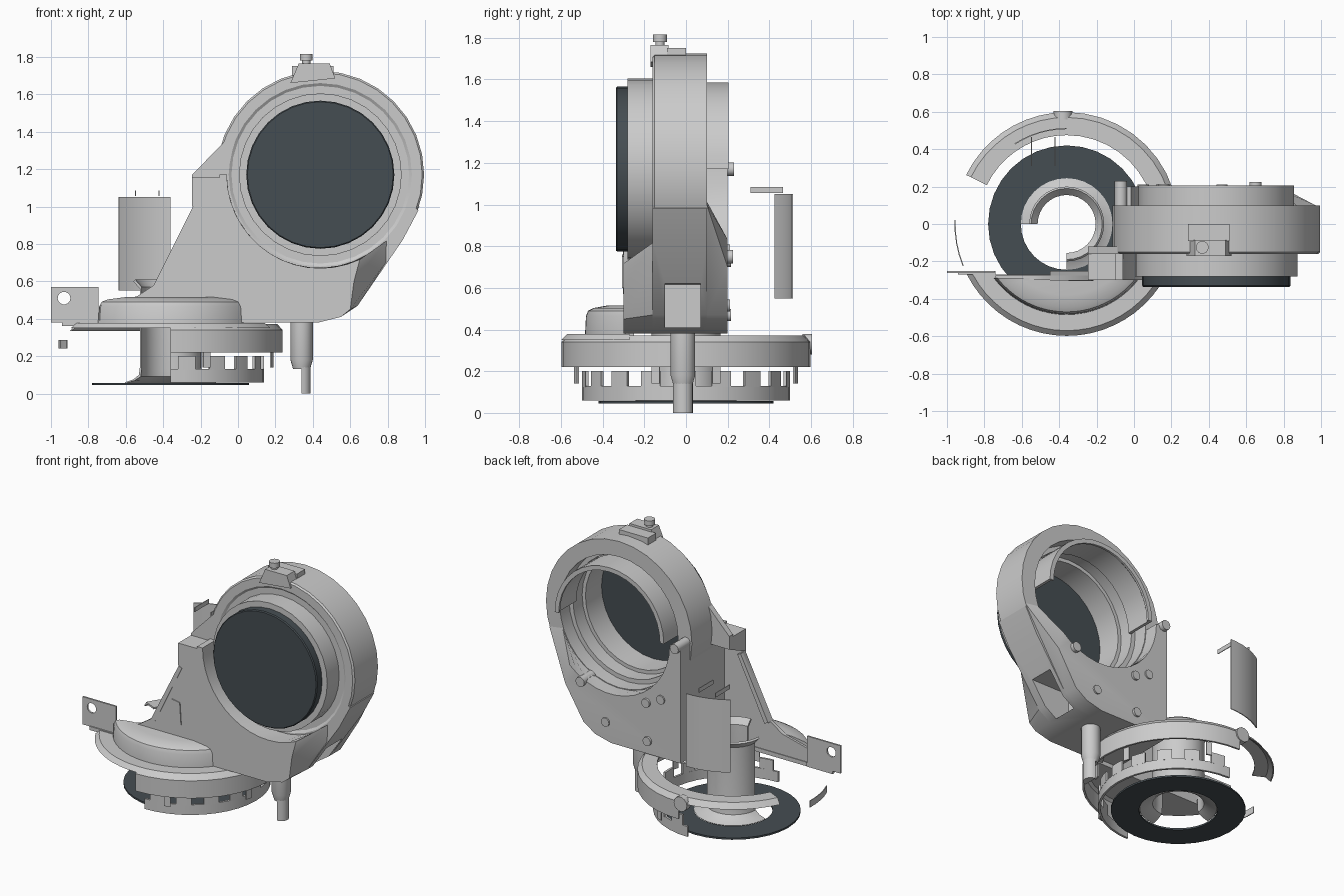
import bpy, bmesh
from math import sin, cos, radians, acos, degrees, pi

if "Cube" in bpy.data.objects:
    bpy.data.objects.remove(bpy.data.objects["Cube"])

dark = bpy.data.materials.new("dark_glass")
dark.diffuse_color = (0.06, 0.075, 0.085, 1)
dark.use_nodes = True
dark.node_tree.nodes["Principled BSDF"].inputs["Base Color"].default_value = dark.diffuse_color
LENS = (0.44, 1.17)      # x, z centre of the upper ring
BASE = (-0.36, 0.0)      # x, y centre of the lower ring


def smooth(ob, angle=32):
    bpy.ops.object.select_all(action='DESELECT')
    ob.select_set(True)
    bpy.context.view_layer.objects.active = ob
    bpy.ops.object.shade_smooth_by_angle(angle=radians(angle))


def finish(name, bm, mat=None):
    bmesh.ops.recalc_face_normals(bm, faces=bm.faces)
    me = bpy.data.meshes.new(name)
    bm.to_mesh(me)
    bm.free()
    ob = bpy.data.objects.new(name, me)
    bpy.context.collection.objects.link(ob)
    if mat:
        me.materials.append(mat)
    smooth(ob)
    return ob


def loft(name, layers, axis='y', mat=None):
    """Skin a stack of (height, 2D profile) sections and cap both ends."""
    bm = bmesh.new()
    rows = [[bm.verts.new((a, h, b) if axis == 'y' else (a, b, h))
             for a, b in prof] for h, prof in layers]
    n = len(rows[0])
    for lo, hi in zip(rows, rows[1:]):
        for i in range(n):
            bm.faces.new((lo[i], lo[(i + 1) % n], hi[(i + 1) % n], hi[i]))
    bm.faces.new(rows[0])
    bm.faces.new(rows[-1])
    return finish(name, bm, mat)


def box(name, x0, x1, y0, y1, z0, z1):
    return loft(name, [(z, [(x0, y0), (x1, y0), (x1, y1), (x0, y1)]) for z in (z0, z1)], 'z')


def spin(name, prof, c, axis='z', a0=0, a1=360, n=32, mat=None):
    """Revolve a closed (radius, height) profile about c, fully or partly."""
    bm = bmesh.new()
    full = a1 - a0 >= 360
    rows = []
    for i in range(n if full else n + 1):
        a = radians(a0 + (a1 - a0) * i / n)
        rows.append([bm.verts.new((c[0] + r * cos(a), h, c[1] + r * sin(a)) if axis == 'y'
                                  else (c[0] + r * cos(a), c[1] + r * sin(a), h)) for r, h in prof])
    m = len(prof)
    for i in range(n):
        p, q = rows[i], rows[(i + 1) % len(rows)]
        for j in range(m):
            k = (j + 1) % m
            bm.faces.new((p[j], p[k], q[k], q[j]))
    if not full:
        bm.faces.new(rows[0])
        bm.faces.new(rows[-1])
    bmesh.ops.remove_doubles(bm, verts=bm.verts, dist=1e-5)
    return finish(name, bm, mat)


def rod(name, c, r, h0, h1, axis='y', n=14):
    return loft(name, [(h, [(c[0] + r * cos(2 * pi * i / n), c[1] + r * sin(2 * pi * i / n))
                            for i in range(n)]) for h in (h0, h1)], axis)


def cut(ob, cutter):
    m = ob.modifiers.new("cut", 'BOOLEAN')
    m.operation, m.solver, m.object = 'DIFFERENCE', 'EXACT', cutter
    cutter.hide_render = True
    bpy.context.view_layer.objects.active = ob
    bpy.ops.object.modifier_apply(modifier="cut")
    bpy.data.objects.remove(cutter)
    smooth(ob)


# Upper ring housing with stepped barrel
spin("ring_housing", [(.555, -.15), (.545, -.16), (.49, -.16), (.475, -.15), (.435, -.15),
                      (.435, -.28), (.395, -.28), (.395, -.1), (.42, -.1), (.42, 0),
                      (.45, 0), (.45, .1), (.555, .1)], LENS, 'y', n=32)
spin("back_collar", [(.415, 0), (.415, .205), (.385, .205), (.385, .19), (.395, .18), (.395, 0)],
     LENS, 'y', 0, 180, 18)
spin("lens_disc", [(0, -.337), (.39, -.337), (.396, -.33), (.396, -.275), (0, -.275)],
     LENS, 'y', n=32, mat=dark)


# Body webs hugging the ring: shared outline with an arc cut-out
def web(right, start, r, top=1.17):
    arc = [radians(start - (180 + start) * i / 14) for i in range(15)]
    return ([(-.1, top), (-.1, .38), (.43, .38), (.55, .41)] + right
            + [(LENS[0] + r * cos(a), LENS[1] + r * sin(a)) for a in arc])


core = loft("body_core", [(y, web([(.64, .47), (.88, .82), (.965, .98)], -18, .5, 1.25))
                          for y in (-.16, .1)])
cut(core, box("cutter", .45, 1.1, -.1, .07, .41, .62))
loft("body_front", [(-.3, web([(.6, .45), (.62, .6)], -65, .5)),
                    (-.16, web([(.64, .47), (.79, .7)], -45, .5))])
loft("body_back", [(.1, web([(.64, .47), (.97, 1.0)], -20, .455)),
                   (.2, web([(.64, .47), (.78, .7)], -48, .455))])

# Thin front plate with sloping edge, pad, upper gusset
loft("front_plate", [(y, [(-.74, .37), (-.74, .47), (-.54, .52), (-.45, .58), (-.24, 1.0),
                          (-.24, 1.15), (-.1, 1.15), (-.1, .37)]) for y in (-.3, -.275)])
loft("plate_pad", [(y, [(-.35, .6), (-.22, .6), (-.23, .75), (-.29, .76)]) for y in (-.306, -.28)])
loft("slope_flange", [(y, [(-.45, .58), (-.24, 1.0), (-.215, .99), (-.42, .57)])
                      for y in (-.303, -.25)])
loft("shoulder", [(y, [(-.245, z), (-.1, z), (-.1, 1.155), (-.245, 1.155)])
                  for y, z in ((-.3, 1.0), (-.12, 1.08))])
loft("gusset", [(y, [(-.245, 1.15), (-.245, 1.17), (-.07, 1.35), (-.03, 1.3), (-.06, 1.15)])
                for y in (-.16, -.12)])

# Top clip with knob
loft("top_clip", [(y, [(.28, 1.66), (.325, 1.765), (.49, 1.765), (.52, 1.685)])
                  for y in (-.17, -.085)])
box("clip_step", .29, .51, -.09, 0, 1.66, 1.75)
rod("clip_knob_stem", (.365, -.125), .022, 1.75, 1.79, 'z')
rod("clip_knob", (.365, -.125), .034, 1.78, 1.815, 'z')

# Screws and pegs on the back
for x, z, r, y in [(-.07, 1.17, .033, .23), (.65, .75, .033, .225), (.47, .515, .03, .21),
                   (.15, .47, .03, .215), (.16, .73, .03, .215), (.05, .78, .03, .21)]:
    rod("back_screw", (x, z), r, .1, y)

# Mounting peg under the body
spin("mount_peg", [(0, .13), (.045, .13), (.06, .18), (.06, .39), (0, .39)], (.34, -.015), n=18)
spin("mount_peg_tip", [(0, 0), (.048, 0), (.048, .15), (0, .15)], (.34, -.015), 'z', -90, 90, 9)


# Lower front deck and raised cap: circular segments stacked upward
def segment(r, chord):
    h = degrees(acos(chord / r))
    return [(BASE[0] + r * cos(radians(-90 - h + 2 * h * i / 20)),
             BASE[1] + r * sin(radians(-90 - h + 2 * h * i / 20))) for i in range(21)]


loft("front_deck", [(.35, segment(.598, .27)), (.378, segment(.57, .27))], 'z')
loft("raised_cap", [(.37, segment(.485, .29)), (.465, segment(.48, .29)), (.49, segment(.47, .29)),
                    (.503, segment(.445, .29)), (.515, segment(.38, .29))], 'z')
box("deck_edge", -.94, -.74, -.27, -.25, .36, .385)

# Lower ring: half wall, rear lip, crown of teeth
spin("ring_wall", [(.598, .22), (.598, .34), (.57, .372), (.475, .372), (.475, .36), (.56, .355),
                   (.585, .335), (.585, .22)], BASE, 'z', -90, 90, 20)
spin("rear_lip", [(.598, .335), (.57, .372), (.475, .372), (.475, .36), (.56, .36), (.59, .335)],
     BASE, 'z', 90, 154, 9)
spin("side_lip", [(.6, .24), (.6, .285), (.594, .285), (.594, .24)], BASE, 'z', 178, 202, 4)
spin("tooth_ring", [(.5, .06), (.5, .13), (.485, .13), (.485, .06)], BASE, 'z', -90, 90, 20)
for i in range(9):
    a = -80 + 20 * i
    spin("ring_tooth", [(.5, .125), (.5, .2), (.485, .2), (.485, .125)], BASE, 'z', a - 5.5, a + 5.5, 2)
for a in (-70, -15, 15, 70):
    spin("ring_tab", [(.565, .14), (.565, .23), (.555, .23), (.555, .14)], BASE, 'z', a - 2, a + 2, 1)
spin("base_annulus", [(.42, .045), (.42, .057), (.245, .057), (.245, .045)], BASE, n=32, mat=dark)
spin("inner_tube", [(.245, .06), (.2, .075), (.17, .1), (.165, .14), (.165, .56), (.2, .6), (.19, .61),
                    (.155, .57), (.155, .13), (.16, .09), (.195, .068), (.24, .055)],
     BASE, 'z', -90, 180, 24)
rod("rear_knob", (-.38, .33), .05, .56, .605)

# Tall curved rear panel with small tabs
spin("rear_panel", [(.513, .55), (.513, 1.05), (.507, 1.05), (.507, .55)], BASE, 'z', 90, 123, 6)
for x in (-.55, -.425):
    box("panel_tab", x, x + .005, .31, .465, 1.055, 1.085)

# Side bracket with a hole
bracket = box("side_bracket", -1, -.745, -.262, -.25, .38, .57)
cut(bracket, rod("cutter", (-.93, .51), .034, -.4, -.1))
